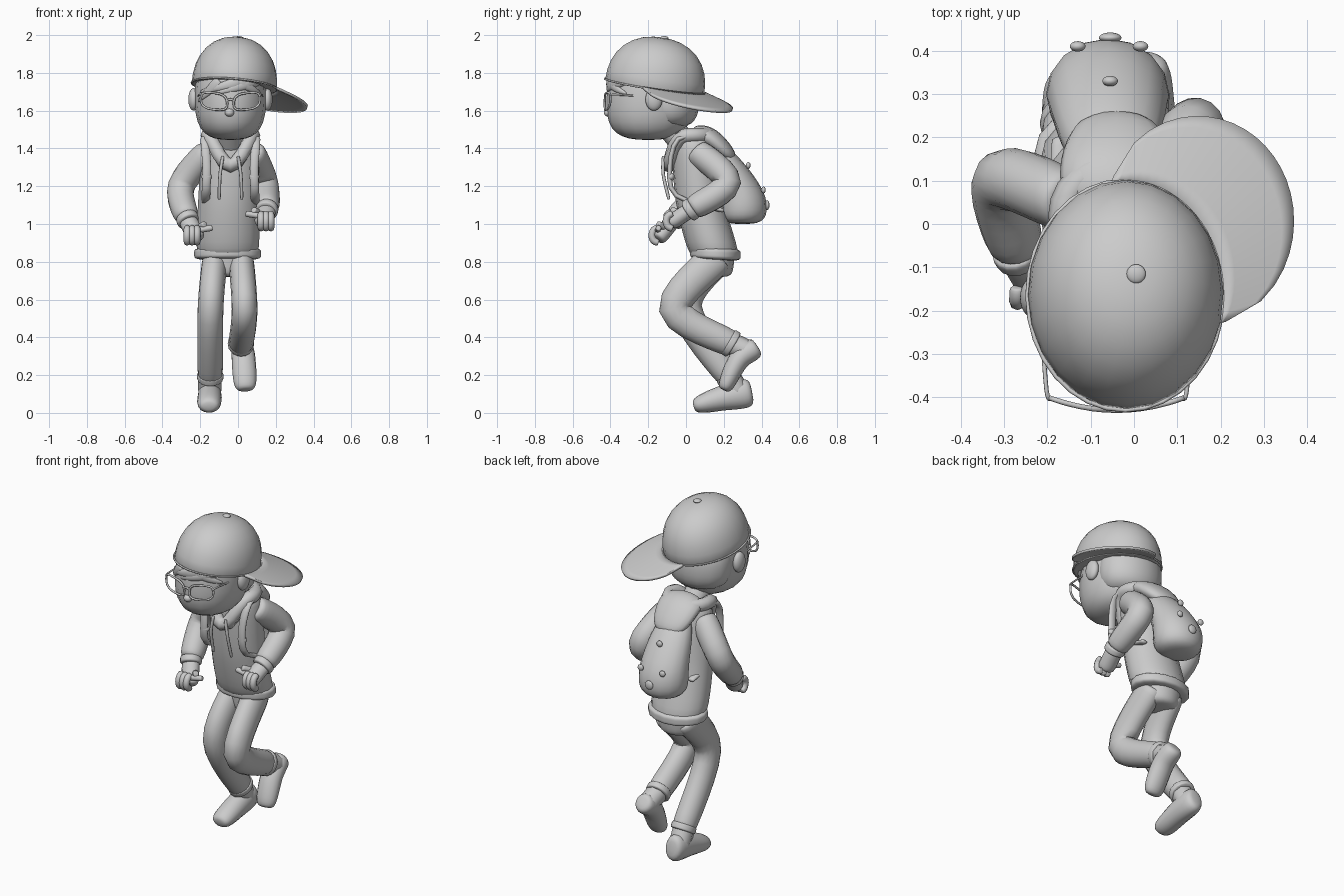
import bpy, bmesh, math
from mathutils import Vector

cube = bpy.data.objects.get("Cube")
if cube:
    bpy.data.objects.remove(cube, do_unlink=True)

COLOUR = (.6, .6, .6, 1)
grey = bpy.data.materials.new("plain_grey")
grey.use_nodes = True
grey.diffuse_color = COLOUR
grey.node_tree.nodes["Principled BSDF"].inputs["Base Color"].default_value = COLOUR

X, Y, Z = Vector((1, 0, 0)), Vector((0, 1, 0)), Vector((0, 0, 1))
MIDDLE = -.04  # middle line of head and chest
SIDES = {"right": -1, "left": 1}


def add_mesh(name, verts, faces):
    mesh = bpy.data.meshes.new(name)
    bm = bmesh.new()
    made = [bm.verts.new(vert) for vert in verts]
    for face in faces:
        bm.faces.new([made[index] for index in face])
    bmesh.ops.recalc_face_normals(bm, faces=bm.faces)
    for face in bm.faces:
        face.smooth = True
    bm.to_mesh(mesh)
    bm.free()
    mesh.materials.append(grey)
    part = bpy.data.objects.new(name, mesh)
    bpy.context.collection.objects.link(part)
    return part


def skin(name, centres, sizes, ref=X, axis=None, closed=False, sides=16):
    """Join elliptical rings along a row of centres."""
    count, verts, faces = len(centres), [], []
    for i, (centre, size) in enumerate(zip(centres, sizes)):
        after = centres[(i + 1) % count] if closed or i + 1 < count else centre
        before = centres[i - 1] if closed or i else centre
        along = (axis or after - before).normalized()
        across = (ref - along * ref.dot(along)).normalized()
        other = along.cross(across)
        for k in range(sides):
            turn = math.tau * k / sides
            verts.append(centre + across * size[0] * math.cos(turn) + other * size[1] * math.sin(turn))
    for i in range(count if closed else count - 1):
        low, high = i * sides, (i + 1) % count * sides
        for k in range(sides):
            nxt = (k + 1) % sides
            faces.append((low + k, low + nxt, high + nxt, high + k))
    if not closed:
        faces += [range(sides), range((count - 1) * sides, count * sides)]
    return add_mesh(name, verts, faces)


def spline(path, t):
    padded = [path[0], *path, path[-1]]
    place = t * (len(path) - 1)
    i = min(int(place), len(path) - 2)
    f = place - i
    a, b, c, d = padded[i:i + 4]
    return b + (c - a + (2 * a - 5 * b + 4 * c - d + (3 * (b - c) + d - a) * f) * f) * f / 2


def loft(name, path, start, end=None, blunt=6, ref=X, axis=None, sides=16):
    """Round-ended solid along a smooth path; a higher blunt gives squarer ends."""
    path, start = [Vector(p) for p in path], Vector(start)
    end, steps = Vector(end or start), 18
    centres, sizes = [], []
    for i in range(steps + 1):
        t = (1 - math.cos(math.pi * (i + .1) / (steps + .2))) / 2
        centres.append(spline(path, t))
        sizes.append(start.lerp(end, t) * (1 - abs(2 * t - 1) ** blunt) ** (1 / blunt))
    return skin(name, centres, sizes, ref, axis, False, sides)


def rod(name, path, radius, ref=X):
    return loft(name, path, (radius, radius), ref=ref, sides=8)


def hoop(name, centres, radius, ref=Z):
    return skin(name, centres, [(radius, radius)] * len(centres), ref, None, True, 8)


def ball(name, loc, size):
    bpy.ops.mesh.primitive_uv_sphere_add(segments=24, ring_count=16, location=loc)
    part = bpy.context.object
    part.name, part.scale = name, size
    part.data.materials.append(grey)
    bpy.ops.object.shade_smooth()
    return part


# Head, neck and hair
loft("head", [(MIDDLE, -.2, 1.445), (MIDDLE, -.17, 1.9)], (.19, .235), blunt=2.3, axis=Z)
loft("neck", [(MIDDLE, -.12, 1.56), (MIDDLE, .04, 1.36)], (.07, .07))
loft("back_hair", [(MIDDLE, -.08, 1.51), (MIDDLE, -.08, 1.8)], (.19, .15), blunt=2.3, axis=Z)
ball("nose", (MIDDLE - .005, -.41, 1.59), (.025, .025, .022))
for label, s in SIDES.items():
    ball(label + "_ear", (MIDDLE + s * .195, -.17, 1.66), (.028, .045, .06))


def forehead(x, z):
    return Vector((x, -.175 - .235 * math.sqrt(1 - ((x - MIDDLE) / .2) ** 2), z))


for x_start, x_end, z_end in ((.12, -.13, 1.69), (.04, -.2, 1.7), (0, .12, 1.69), (-.1, -.21, 1.65)):
    root, tip = (x_start, 1.76), (x_end, z_end)
    lock = [forehead(*Vector(root).lerp(Vector(tip), k / 4)) for k in range(5)]
    loft("fringe_lock", lock, (.035, .015), (.01, .008), blunt=3, ref=Z)

# Cap: tilted full dome with a flat base, rim band, button and drooping peak
CAP, WIDE, DEEP, HIGH = Vector((-.02, -.165, 1.73)), .226, .265, .26
FULLNESS = 2.25
dome = ball("cap_dome", CAP, (WIDE, DEEP, HIGH))
dome.rotation_euler = (-.15, .08, 0)
for vert in dome.data.vertices:
    flat = math.hypot(vert.co.x, vert.co.y)
    vert.co /= (flat ** FULLNESS + abs(vert.co.z) ** FULLNESS) ** (1 / FULLNESS)
    vert.co.z = max(vert.co.z, -.02)


def rim(turn):
    x, y = WIDE * math.cos(turn), DEEP * math.sin(turn)
    return CAP + Vector((x, y, -.08 * x - .15 * y))


hoop("cap_rim", [rim(math.tau * k / 32) for k in range(32)], .005)
ball("cap_button", CAP + Vector((.025, .05, HIGH - .005)), (.022, .022, .01))
verts, faces, columns, rows = [], [], 24, 7
for i in range(columns):
    s = i / (columns - 1)
    turn = math.radians(-14 + 112 * s)
    outward = Vector((math.cos(turn) + .7, math.sin(turn) + .7, 0)).normalized()
    reach = max(math.sin(math.pi * s), .001) ** .45
    for j in range(rows):
        f = reach * j / (rows - 1)
        verts.append(rim(turn) + outward * .225 * f - Z * .095 * f)
        if i and j:
            here = i * rows + j
            faces.append((here, here - 1, here - rows - 1, here - rows))
solid = add_mesh("cap_peak", verts, faces).modifiers.new("thickness", "SOLIDIFY")
solid.thickness, solid.offset = .014, 0

# Glasses: curved open rims, short arms and a bridge
BRIDGE = Vector((MIDDLE, -.43, 1.65))


def glasses_point(x, z):
    return BRIDGE + Vector((x, 1.2 * x * x, z))


def squarish(value):
    return math.copysign(abs(value) ** .7, value)


for label, s in SIDES.items():
    outline = []
    for k in range(20):
        c, d = math.cos(math.tau * k / 20), math.sin(math.tau * k / 20)
        outline.append(glasses_point(s * .087 + .07 * squarish(c), .044 * squarish(d) + s * .012 * c))
    hoop(label + "_glasses_rim", outline, .006, Y)
    hinge = glasses_point(s * .15, .025)
    rod(label + "_glasses_arm", [hinge, hinge + Vector((s * .012, .02, .01)), hinge + Vector((s * .025, .2, 0))], .005)
rod("glasses_bridge", [glasses_point(-.025, 0), glasses_point(0, .01), glasses_point(.025, 0)], .006, Z)

# Hooded top
HIPS = Vector((-.055, .155, .8))
loft("hoodie_body", [HIPS + Z * .02, (-.05, .075, 1.12), (MIDDLE, .04, 1.47)], (.172, .138), (.15, .12), axis=Z)
loft("hoodie_hem", [HIPS + Z * .01, HIPS + Z * .075], (.177, .134), blunt=4, axis=Vector((0, .05, 1)))
collar = []
for k in range(24):
    turn = math.tau * k / 24
    front = max(math.cos(turn), 0)
    collar.append(Vector((MIDDLE + .12 * math.sin(turn), .02 - .11 * math.cos(turn), 1.47 - .16 * front ** 3)))
hoop("hood_collar", collar, .038)
loft("hood_back", [(MIDDLE, .03, 1.48), (MIDDLE, .13, 1.45), (MIDDLE, .25, 1.34)], (.14, .06), (.12, .05), blunt=2.3)
for label, s in SIDES.items():
    top = Vector((MIDDLE + s * .04, -.12, 1.36))
    rod(label + "_drawstring", [top, top + Vector((s * .015, 0, -.1)), top + Vector((s * .02, .03, -.23))], .009)

# Backpack with studs and shoulder straps
loft("backpack", [(-.06, .3, 1), (-.06, .285, 1.18), (-.05, .15, 1.42)], (.16, .15), (.115, .09), blunt=2.7, axis=Z)
for place, r in (((-.055, .43, 1.1), .026), ((-.055, .33, 1.31), .018), ((.015, .41, 1.18), .018), ((-.13, .41, 1.18), .018)):
    ball("backpack_stud", place, (r, .012, r))
strap = [(.11, .1, 1.46), (.135, -.04, 1.45), (.125, -.085, 1.3), (.13, -.05, 1.15), (.13, .2, 1.07)]
for label, s in SIDES.items():
    loft(label + "_strap", [(MIDDLE + s * x, y, z) for x, y, z in strap], (.023, .013), blunt=9)
    ball(label + "_strap_buckle", (MIDDLE + s * .125, -.08, 1.25), (.028, .02, .022))

# Arms with cuffs and pointing fists
arms = {
    "right": [(-.15, .05, 1.39), (-.3, .1, 1.2), (-.27, -.06, 1.03), (-.235, -.12, .955)],
    "left": [(.07, .05, 1.39), (.14, .22, 1.22), (.155, .03, 1.08), (.14, -.045, 1.03)],
}
for label, joints in arms.items():
    s = SIDES[label]
    wrist, palm = Vector(joints[2]), Vector(joints[3])
    forward = (palm - wrist).normalized()
    loft(label + "_sleeve", joints[:3], (.076, .076), (.068, .068), ref=Vector((1, .2, 0)))
    loft(label + "_cuff", [wrist - forward * .015, wrist + forward * .03], (.06, .06), blunt=4)
    loft(label + "_palm", [wrist, palm + forward * .05], (.05, .042), blunt=4)
    for i in range(3):
        knuckle = palm + Vector((s * (i * .026 - .018), -.025, -.015))
        arc = [math.pi * k / 4 for k in range(5)]
        rod(label + "_curled_finger", [knuckle + Vector((0, -.035 * math.sin(a), .04 * math.cos(a))) for a in arc], .019)
    rod(label + "_index_finger", [palm + Vector((-s * .01, -.03, .01)), palm + Vector((-s * .1, -.025, .025))], .016, Y)
    rod(label + "_thumb", [palm + Vector((-s * .02, .02, .02)), palm + Vector((-s * .06, -.03, .045))], .018)

# Trousers: seat, bent legs and hems
loft("trouser_seat", [HIPS + Z * .1, HIPS - Z * .08], (.14, .11), (.1, .09), blunt=4, axis=Z)
legs = {
    "right": [(-.12, .17, .83), (-.145, 0, .56), (-.147, .24, .18)],
    "left": [(.015, .17, .83), (.035, -.06, .55), (.015, .25, .36)],
}
for label, joints in legs.items():
    loft(label + "_trouser_leg", joints, (.068, .095), (.068, .072), blunt=9)
    knee, ankle = Vector(joints[1]), Vector(joints[2])
    down = (ankle - knee).normalized()
    loft(label + "_trouser_hem", [ankle - down * .035, ankle + down * .005], (.07, .074), blunt=5)

# Shoes with ankles: one flat on the ground, one lifted with the toe down
loft("right_shoe", [(-.15, .35, .11), (-.15, .2, .08), (-.155, .04, .035)], (.062, .09), (.066, .045), blunt=3.5)
loft("left_shoe", [(.025, .38, .35), (.03, .28, .28), (.04, .2, .12)], (.06, .065), (.066, .045), blunt=3.5)
rod("right_ankle", [(-.147, .2, .24), (-.15, .28, .1)], .062)
rod("left_ankle", [(.015, .2, .385), (.025, .34, .32)], .06)
